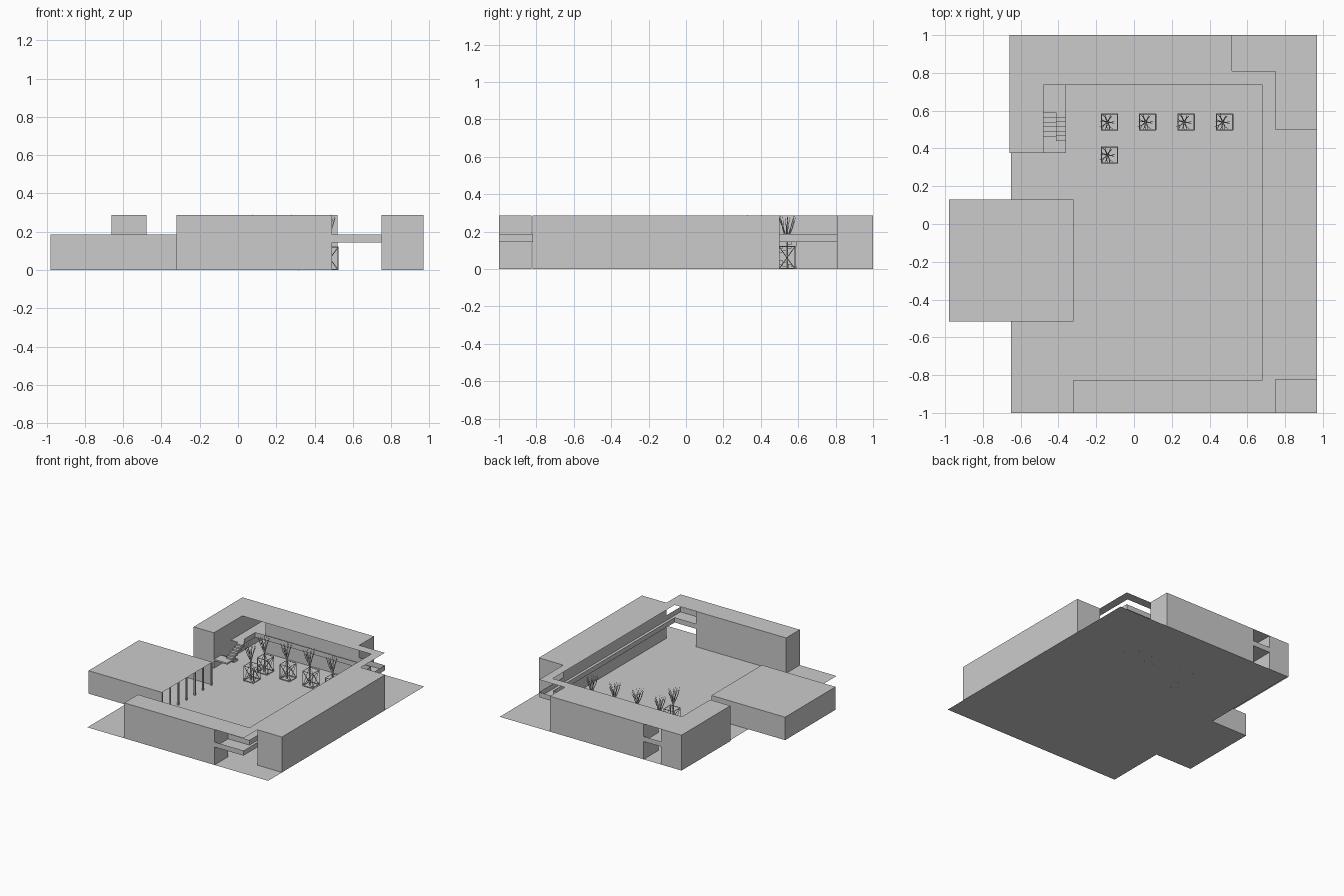
import bpy, bmesh, math, random
from mathutils import Vector

if "Cube" in bpy.data.objects:
    bpy.data.objects.remove(bpy.data.objects["Cube"])

H, FLOOR, RAIL = 0.287, 0.145, 0.186   # roof, upper floor, parapet top


def make(name, bm):
    me = bpy.data.meshes.new(name)
    bm.to_mesh(me)
    bm.free()
    ob = bpy.data.objects.new(name, me)
    bpy.context.collection.objects.link(ob)
    return ob


def plate(name, pts, z):
    """Flat horizontal sheet from an outline."""
    bm = bmesh.new()
    f = bm.faces.new([bm.verts.new((x, y, z)) for x, y in pts])
    f.normal_update()
    if f.normal.z < 0:
        f.normal_flip()
    return make(name, bm)


def strip(name, pts, z0, z1):
    """Vertical sheet along a plan path."""
    bm = bmesh.new()
    lo = [bm.verts.new((x, y, z0)) for x, y in pts]
    hi = [bm.verts.new((x, y, z1)) for x, y in pts]
    for i in range(len(pts) - 1):
        bm.faces.new((lo[i], lo[i + 1], hi[i + 1], hi[i]))
    return make(name, bm)


def walls(name, x0, x1, y0, y1, h=H):
    return strip(name, [(x0, y0), (x1, y0), (x1, y1), (x0, y1), (x0, y0)], 0, h)


def add_box(bm, x0, x1, y0, y1, z0, z1):
    v = bmesh.ops.create_cube(bm, size=1)["verts"]
    for p in v:
        p.co = Vector((x1 if p.co.x > 0 else x0, y1 if p.co.y > 0 else y0,
                       z1 if p.co.z > 0 else z0))


def add_bar(bm, a, b, r0, r1, sides=4):
    a, b = Vector(a), Vector(b)
    d = b - a
    v = bmesh.ops.create_cone(bm, cap_ends=True, segments=sides, radius1=r0,
                              radius2=r1, depth=d.length)["verts"]
    q = Vector((0, 0, 1)).rotation_difference(d)
    for p in v:
        p.co = q @ p.co + (a + b) / 2


# Ground sheet with the hall's floor projecting on the left
plate("ground", [(-.65, -1), (.97, -1), (.97, 1), (-.65, 1), (-.65, .13),
                 (-.98, .13), (-.98, -.515), (-.65, -.515)], 0)

# Four two-storey wings
walls("front_wing", -.32, .49, -1, -.825)
walls("right_wing", .75, .97, -.822, .5)
walls("back_wing", -.32, .52, .81, 1)
walls("left_wing", -.66, -.478, .375, 1)

# One continuous roof, bridging the open corners
plate("roof", [(-.66, .375), (-.478, .375), (-.478, .735), (.68, .735),
               (.68, -.825), (-.32, -.825), (-.32, -1), (.75, -1),
               (.75, -.822), (.97, -.822), (.97, .5), (.75, .5), (.75, .81),
               (.52, .81), (.52, 1), (-.66, 1)], H)

# Upper gallery floor and its parapets
plate("gallery_floor", [(-.478, .59), (-.36, .59), (-.36, .735), (.68, .735),
                        (.68, -.825), (.49, -.825), (.49, -1), (.75, -1),
                        (.75, .81), (-.32, .81), (-.32, 1), (-.478, 1)], FLOOR)
strip("inner_parapet", [(-.36, .59), (-.36, .735), (.68, .735), (.68, -.825),
                        (.49, -.825)], FLOOR, RAIL)
strip("back_corner_parapet", [(.75, .5), (.75, .81), (.52, .81)], FLOOR, RAIL)
strip("front_corner_parapet", [(.49, -1), (.75, -1), (.75, -.822)], FLOOR, RAIL)
strip("passage_parapet", [(-.478, 1), (-.32, 1)], FLOOR, RAIL)

# U-shaped stair: lower flight, landing, upper flight
bm = bmesh.new()
n, half = 6, FLOOR / 2
for i in range(n):
    run, rise = .15 / n, half / n
    y = .59 - i * run
    add_box(bm, -.478, -.412, y - run, y, max(0, (i - 1) * rise), (i + 1) * rise)
    y = .44 + i * run
    add_box(bm, -.412, -.36, y, y + run, half + (i - 1) * rise, half + (i + 1) * rise)
add_box(bm, -.478, -.36, .375, .44, half - .012, half)
make("stair", bm)

# Low hall, open to the courtyard behind a row of posts
plate("hall_roof", [(-.98, -.515), (-.32, -.515), (-.32, .13), (-.98, .13)], RAIL)
strip("hall_walls", [(-.32, -.515), (-.98, -.515), (-.98, .13), (-.32, .13)], 0, RAIL)
bm = bmesh.new()
for i in range(7):
    y = -.508 + i * (.631 / 6)
    add_box(bm, -.333, -.321, y - .006, y + .006, 0, RAIL)
make("hall_posts", bm)

# Cross-braced planter frame, shared by all the trees
bm = bmesh.new()
w, h, r = .043, .12, .003
corners = [(-w, -w), (w, -w), (w, w), (-w, w)]
for i in range(4):
    a, b = corners[i], corners[(i + 1) % 4]
    add_bar(bm, (*a, 0), (*a, h), r, r)
    add_bar(bm, (*a, 0), (*b, h), r * .7, r * .7)
    add_bar(bm, (*b, 0), (*a, h), r * .7, r * .7)
    for z in (r, h):
        add_bar(bm, (*a, z), (*b, z), r, r)
frame = make("planter_1", bm)

# Bare tree: trunk, main limbs, twigs
random.seed(4)
bm = bmesh.new()
add_bar(bm, (0, 0, 0), (0, 0, .165), .007, .005, 5)
for i in range(7):
    t = i * math.tau / 7 + random.uniform(-.3, .3)
    out = random.uniform(.018, .032)
    a = Vector((0, 0, random.uniform(.135, .163)))
    b = Vector((math.cos(t) * out, math.sin(t) * out, random.uniform(.21, .235)))
    add_bar(bm, a, b, .0042, .003)
    for k in (-1, 1):
        s = t + k * random.uniform(.2, .6)
        c = b + Vector((math.cos(s) * .02, math.sin(s) * .02, random.uniform(.045, .075)))
        add_bar(bm, b, c, .0028, .001, 3)
tree = make("tree_1", bm)

# Row of four trees plus one in front
spots = [(-.13, .54), (.072, .54), (.276, .54), (.48, .54), (-.13, .365)]
for i, (x, y) in enumerate(spots):
    for ob, name in ((frame, "planter"), (tree, "tree")):
        if i:
            ob = bpy.data.objects.new(f"{name}_{i + 1}", ob.data)
            bpy.context.collection.objects.link(ob)
        ob.location = (x - (.01 if name == "tree" else 0), y, 0)
